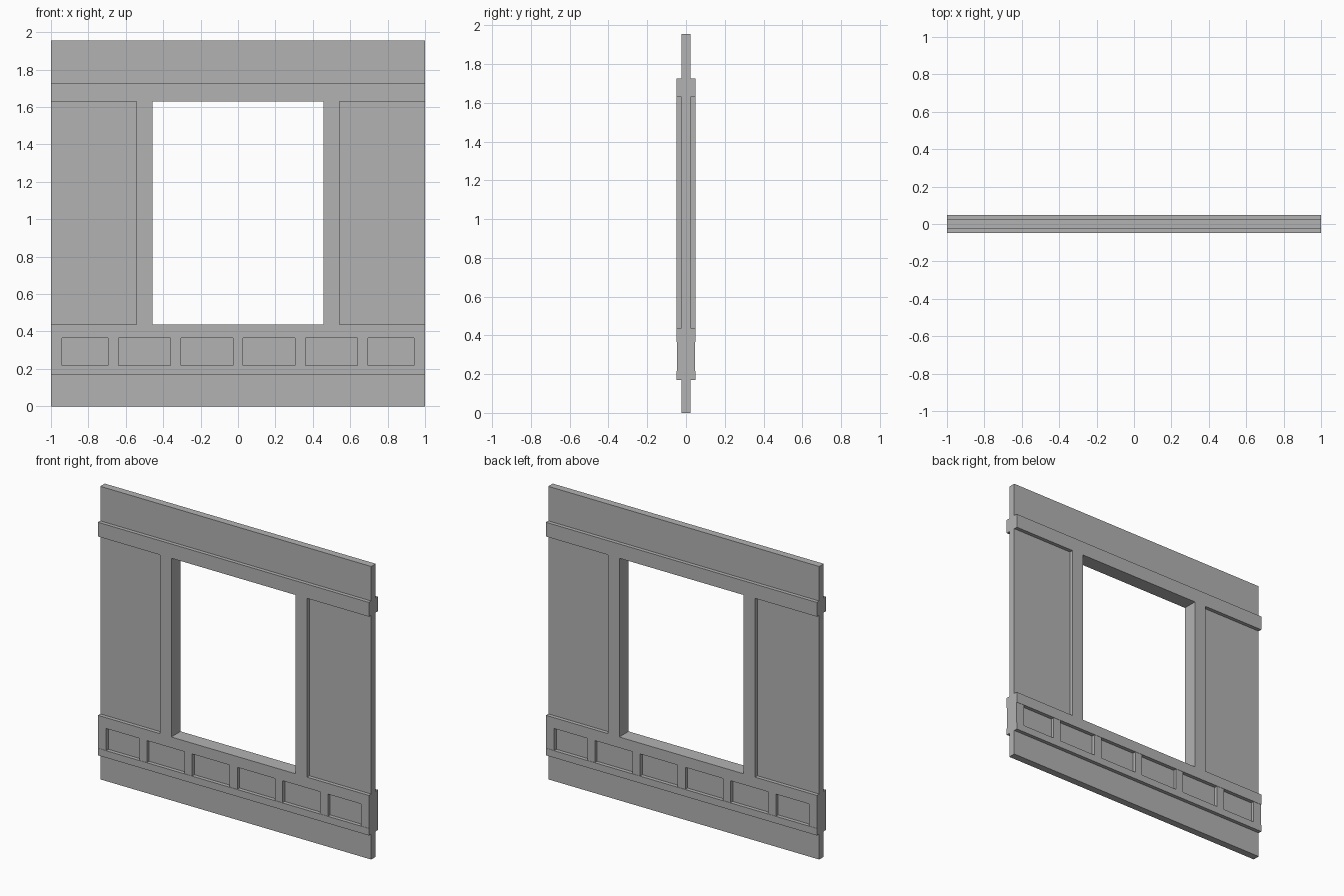
import bpy
import bmesh

if "Cube" in bpy.data.objects:
    bpy.data.objects.remove(bpy.data.objects["Cube"], do_unlink=True)

# One plain grey for the whole wall
grey = bpy.data.materials.new("plain grey")
grey.use_nodes = True
colour = (0.45, 0.45, 0.45, 1)
grey.diffuse_color = colour
grey.node_tree.nodes["Principled BSDF"].inputs["Base Color"].default_value = colour

WALL, TRIM, BLOCK = 0.024, 0.049, 0.047   # half thicknesses
TOP, RAIL_TOP, RAIL_LOW, SILL = 1.955, 1.725, 1.63, 0.437
BAND_TOP, BAND_LOW, BASE = 0.365, 0.217, 0.17
OPENING, POST = 0.458, 0.543


def prism(name, outline, half):
    """Extrude an x-z outline evenly to the front and back."""
    bm = bmesh.new()
    face = bm.faces.new([bm.verts.new((x, -half, z)) for x, z in outline])
    grown = bmesh.ops.extrude_face_region(bm, geom=[face])
    moved = [v for v in grown["geom"] if isinstance(v, bmesh.types.BMVert)]
    bmesh.ops.translate(bm, verts=moved, vec=(0, 2 * half, 0))
    bmesh.ops.recalc_face_normals(bm, faces=bm.faces)
    mesh = bpy.data.meshes.new(name)
    bm.to_mesh(mesh)
    bm.free()
    mesh.materials.append(grey)
    obj = bpy.data.objects.new(name, mesh)
    bpy.context.collection.objects.link(obj)
    return obj


def slab(name, x0, x1, z0, z1, half):
    return prism(name, [(x0, z0), (x1, z0), (x1, z1), (x0, z1)], half)


# Wall slabs
slab("upper_wall", -1, 1, RAIL_TOP, TOP, WALL)
slab("lower_wall", -1, 1, 0, BASE, WALL)
slab("right_wall_panel", -1, -POST, SILL, RAIL_LOW, WALL)
slab("left_wall_panel", POST, 1, SILL, RAIL_LOW, WALL)

# Window frame: top rail and both posts in one piece
half_frame = [(OPENING, RAIL_LOW), (OPENING, SILL), (POST, SILL),
              (POST, RAIL_LOW), (1, RAIL_LOW), (1, RAIL_TOP)]
prism("window_frame", half_frame + [(-x, z) for x, z in reversed(half_frame)], TRIM)

# Panelled band under the window
slab("sill_rail", -1, 1, BAND_TOP, SILL, TRIM)
slab("base_rail", -1, 1, BASE, BAND_LOW, TRIM)
slab("band_core", -1, 1, BAND_LOW, BAND_TOP, WALL)

# Raised blocks between the recessed panels
for i in range(7):
    centre = max(-0.97, min(0.97, (i - 3) * 0.334))
    w = 0.03 if i in (0, 6) else 0.028
    slab(f"band_divider_{i + 1}", centre - w, centre + w, BAND_LOW, BAND_TOP, BLOCK)
